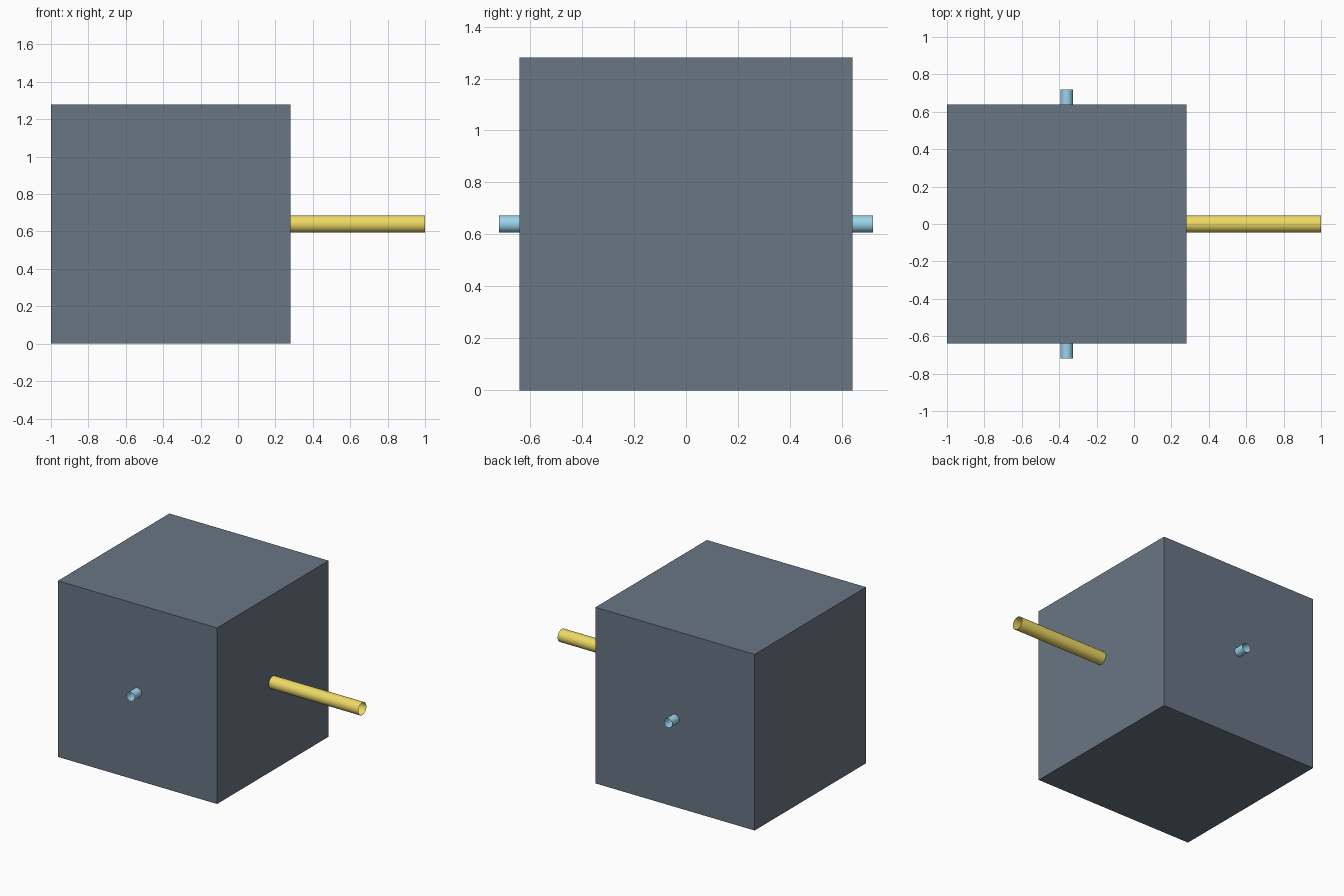
import bpy
from math import pi

if "Cube" in bpy.data.objects:
    bpy.data.objects.remove(bpy.data.objects["Cube"])


def material(name, color):
    m = bpy.data.materials.new(name)
    m.diffuse_color = (*color, 1)
    m.use_nodes = True
    m.node_tree.nodes["Principled BSDF"].inputs["Base Color"].default_value = m.diffuse_color
    return m


SLATE = material("slate", (0.14, 0.18, 0.23))
YELLOW = material("yellow", (0.85, 0.70, 0.13))
BLUE = material("light_blue", (0.33, 0.66, 0.83))


def tube(name, radius, length, center, rotation, mat):
    """Open-ended smooth tube."""
    bpy.ops.mesh.primitive_cylinder_add(vertices=32, radius=radius, depth=length,
                                        end_fill_type='NOTHING',
                                        location=center, rotation=rotation)
    ob = bpy.context.object
    ob.name = name
    ob.data.materials.append(mat)
    bpy.ops.object.shade_smooth_by_angle()
    return ob


# Cube body
S = 1.28
CX = -1 + S / 2
bpy.ops.mesh.primitive_cube_add(size=S, location=(CX, 0, S / 2))
body = bpy.context.object
body.name = "body"
body.data.materials.append(SLATE)

# Long tube on the right face
tube("barrel", 0.046, 0.72, (0.64, 0, S / 2), (0, pi / 2, 0), YELLOW)

# Short stubs on the front and back faces
for name, side in (("front_pivot", -1), ("back_pivot", 1)):
    tube(name, 0.033, 0.08, (CX, side * 0.68, S / 2), (pi / 2, 0, 0), BLUE)
